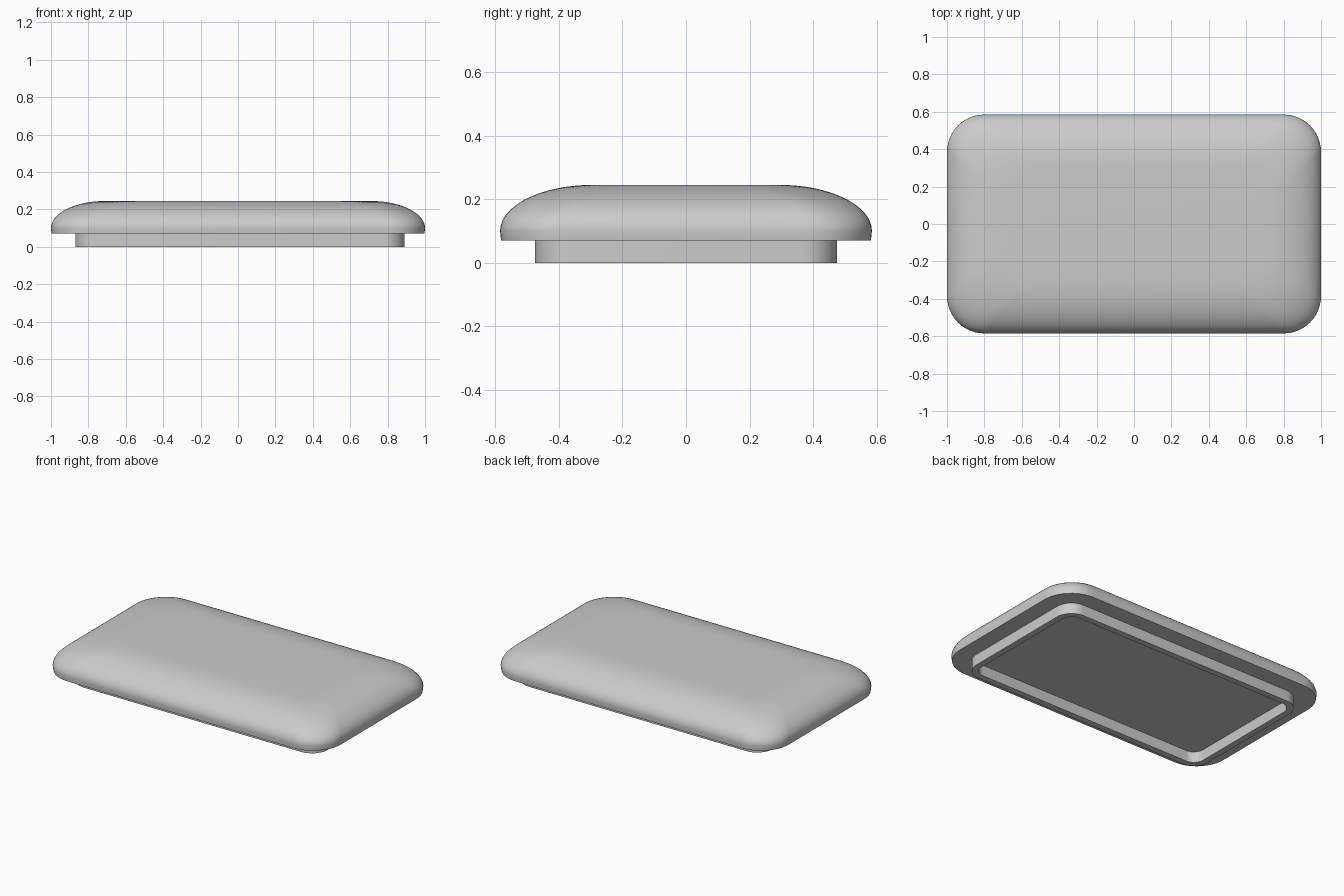
import bpy, bmesh, math

cube = bpy.data.objects.get("Cube")
if cube:
    bpy.data.objects.remove(cube, do_unlink=True)

grey = bpy.data.materials.new("light_grey")
grey.use_nodes = True
COLOUR = (0.6, 0.6, 0.6, 1)
grey.diffuse_color = COLOUR
grey.node_tree.nodes["Principled BSDF"].inputs["Base Color"].default_value = COLOUR


def rounded_rect(bm, hx, hy, radius, z, cx=0, steps=12):
    """Ring of vertices around a rectangle with round corners."""
    ring = []
    for corner, (sx, sy) in enumerate([(1, 1), (-1, 1), (-1, -1), (1, -1)]):
        for i in range(steps + 1):
            a = math.pi / 2 * (corner + i / steps)
            ring.append(bm.verts.new((cx + sx * (hx - radius) + radius * math.cos(a),
                                      sy * (hy - radius) + radius * math.sin(a), z)))
    return ring


def bridge(bm, lower, upper):
    n = len(lower)
    for i in range(n):
        j = (i + 1) % n
        bm.faces.new((lower[i], lower[j], upper[j], upper[i]))


def finish(bm, name):
    bmesh.ops.recalc_face_normals(bm, faces=bm.faces)
    mesh = bpy.data.meshes.new(name)
    bm.to_mesh(mesh)
    bm.free()
    mesh.materials.append(grey)
    obj = bpy.data.objects.new(name, mesh)
    bpy.context.collection.objects.link(obj)
    bpy.ops.object.select_all(action="DESELECT")
    obj.select_set(True)
    bpy.context.view_layer.objects.active = obj
    bpy.ops.object.shade_smooth_by_angle(angle=math.radians(40))


# Lid body: flat underside, short side wall, elliptical shoulder, flat top
HX, HY, BASE, WIDEST, TOP = 1.0, 0.585, 0.07, 0.10, 0.245
SHOULDER, CORNER = 0.29, 0.2
bm = bmesh.new()
rings = [rounded_rect(bm, HX - 0.003, HY - 0.003, CORNER, BASE)]
for k in range(17):
    t = math.pi / 2 * k / 16
    inset = SHOULDER * (1 - math.cos(t))
    z = WIDEST + (TOP - WIDEST) * math.sin(t)
    rings.append(rounded_rect(bm, HX - inset, HY - inset, CORNER, z))
for lower, upper in zip(rings, rings[1:]):
    bridge(bm, lower, upper)
bm.faces.new(rings[0])
bm.faces.new(rings[-1])
finish(bm, "lid_body")

# Locating rim under the lid: a thin raised wall, set slightly off centre
RIM_X, RIM_Y, RIM_R, WALL, SHIFT = 0.88, 0.475, 0.11, 0.04, 0.01
bm = bmesh.new()
loops = [rounded_rect(bm, RIM_X - w, RIM_Y - w, RIM_R - w, z, SHIFT)
         for w, z in ((0, BASE), (0, 0), (WALL, 0), (WALL, BASE))]
for a, b in zip(loops, loops[1:]):
    bridge(bm, a, b)
finish(bm, "locating_rim")
